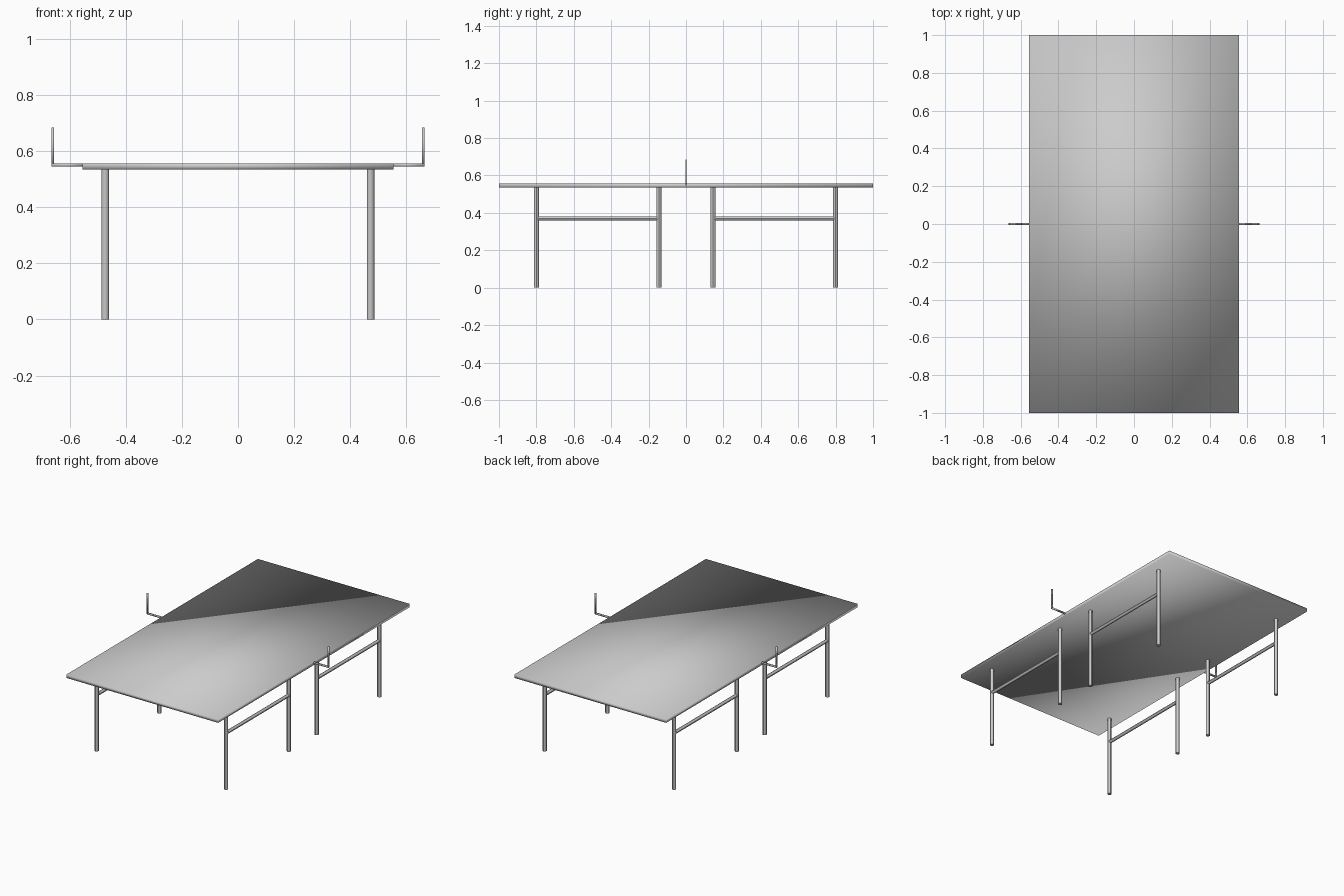
import bpy
from mathutils import Vector

cube = bpy.data.objects.get("Cube")
if cube:
    bpy.data.objects.remove(cube, do_unlink=True)

grey = bpy.data.materials.new("plain grey")
grey.use_nodes = True
grey.diffuse_color = (0.6, 0.6, 0.6, 1)
grey.node_tree.nodes["Principled BSDF"].inputs["Base Color"].default_value = (0.6, 0.6, 0.6, 1)


def finish(name):
    obj = bpy.context.object
    obj.name = name
    obj.data.materials.append(grey)
    bpy.ops.object.shade_smooth()
    return obj


def box(name, low, high):
    low, high = Vector(low), Vector(high)
    bpy.ops.mesh.primitive_cube_add(size=1, location=(low + high) / 2)
    bpy.context.object.scale = high - low
    bpy.ops.object.transform_apply(location=False, rotation=False, scale=True)
    return finish(name)


def tube(name, start, end, radius):
    start, end = Vector(start), Vector(end)
    axis = end - start
    bpy.ops.mesh.primitive_cylinder_add(
        vertices=12, radius=radius, depth=axis.length, location=(start + end) / 2,
        rotation=axis.to_track_quat('Z', 'Y').to_euler())
    finish(name)
    bpy.ops.object.shade_smooth_by_angle()


# Table top, softly shaded across its edges
box("table_top", (-0.555, -1, 0.535), (0.555, 1, 0.557))

for x_side, side in ((1, "left"), (-1, "right")):
    # Two H-shaped leg frames on each side
    x = 0.473 * x_side
    for y_side, end in ((-1, "front"), (1, "back")):
        inner, outer = 0.145 * y_side, 0.80 * y_side
        for y, place in ((inner, "inner"), (outer, "outer")):
            tube(f"{side}_{end}_{place}_leg", (x, y, 0), (x, y, 0.537), 0.013)
        tube(f"{side}_{end}_rail", (x, inner, 0.37), (x, outer, 0.37), 0.011)

    # Net bracket: arm beyond the edge and upright post
    arm_x = sorted((0.55 * x_side, 0.665 * x_side))
    post_x = sorted((0.656 * x_side, 0.665 * x_side))
    box(f"{side}_net_arm", (arm_x[0], -0.004, 0.546), (arm_x[1], 0.004, 0.556))
    box(f"{side}_net_post", (post_x[0], -0.004, 0.55), (post_x[1], 0.004, 0.685))
